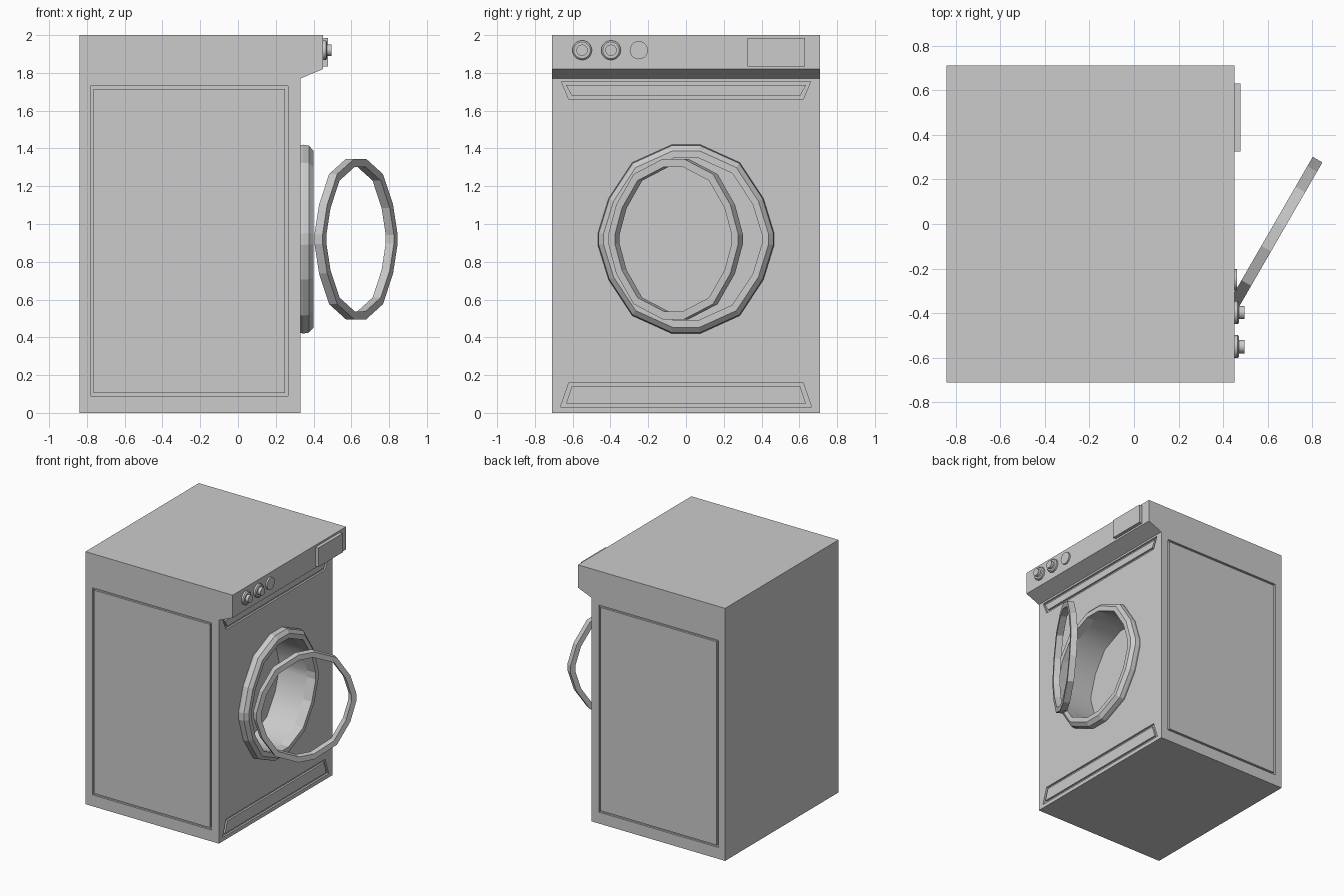
import bpy, math
from mathutils import Matrix, Vector

if "Cube" in bpy.data.objects:
    bpy.data.objects.remove(bpy.data.objects["Cube"])

# Quarter of the 16-sided porthole outline (y, z), mirrored round
QUARTER = [(0.467, 0.03), (0.41, 0.215), (0.285, 0.405), (0.075, 0.5)]
HOLE = (QUARTER + [(-y, z) for y, z in reversed(QUARTER)]
        + [(-y, -z) for y, z in QUARTER] + [(y, -z) for y, z in reversed(QUARTER)])
ZC = 0.92


def make(name, verts, faces):
    me = bpy.data.meshes.new(name)
    me.from_pydata(verts, [], faces)
    ob = bpy.data.objects.new(name, me)
    bpy.context.collection.objects.link(ob)
    bpy.ops.object.select_all(action='DESELECT')
    bpy.context.view_layer.objects.active = ob
    ob.select_set(True)
    bpy.ops.object.mode_set(mode='EDIT')
    bpy.ops.mesh.select_all(action='SELECT')
    bpy.ops.mesh.normals_make_consistent(inside=False)
    bpy.ops.object.mode_set(mode='OBJECT')
    return ob


def loft(name, rings, closed=False):
    """Join equal-length point rings; cap the ends, or close into a tube."""
    n, m = len(rings[0]), len(rings)
    faces = [(i * n + j, i * n + (j + 1) % n,
              ((i + 1) % m) * n + (j + 1) % n, ((i + 1) % m) * n + j)
             for i in range(m if closed else m - 1) for j in range(n)]
    if not closed:
        faces += [tuple(range(n)), tuple(range((m - 1) * n, m * n))]
    return make(name, [p for r in rings for p in r], faces)


def porthole(x, s):
    return [(x, y * s, z * s) for y, z in HOLE]


def frame(name, outer, inner, place):
    """Groove cutter between two outlines; place(u, v, d) puts it on a face."""
    return loft(name, [[place(u, v, d) for u, v in o] for o, d in
                       ((outer, -0.02), (outer, 0.015), (inner, 0.015), (inner, -0.02))], True)


def rect(a, b, c, d):
    return [(a, c), (b, c), (b, d), (a, d)]


def trap(w0, z0, w1, z1):
    return [(-w0, z0), (w0, z0), (w1, z1), (-w1, z1)]


# Cabinet with overhanging control panel
prof = [(-0.84, 0), (0.33, 0), (0.33, 1.77), (0.45, 1.82), (0.45, 2), (-0.84, 2)]
body = loft("cabinet", [[(x, y, z) for x, z in prof] for y in (-0.71, 0.71)])

# Drum opening and panel grooves
cutters = [loft("drum_cutter", [porthole(0.08, 0.86), porthole(0.5, 0.86)])]
cutters[0].location.z = ZC
for s in (-1, 1):
    cutters.append(frame("side_groove", rect(-0.78, 0.265, 0.09, 1.73),
                         rect(-0.765, 0.25, 0.105, 1.715),
                         lambda u, v, d, s=s: (u, s * (0.71 - d), v)))
for o, i in ((trap(0.665, 0.03, 0.62, 0.16), trap(0.635, 0.05, 0.605, 0.14)),
             (trap(0.62, 1.66, 0.66, 1.755), trap(0.605, 1.68, 0.635, 1.735))):
    cutters.append(frame("front_groove", o, i, lambda u, v, d: (0.33 - d, u, v)))
for c in cutters:
    c.hide_render = True
    mod = body.modifiers.new("cut", 'BOOLEAN')
    mod.object, mod.operation, mod.solver = c, 'DIFFERENCE', 'EXACT'
bpy.ops.object.select_all(action='DESELECT')
bpy.context.view_layer.objects.active = body
body.select_set(True)
for mod in list(body.modifiers):
    bpy.ops.object.modifier_apply(modifier=mod.name)
bpy.ops.object.shade_smooth_by_angle(angle=math.radians(36))
for c in cutters:
    bpy.data.objects.remove(c)

# Porthole rim
rim = loft("porthole_rim", [porthole(x, s) for x, s in
           ((0.325, 0.99), (0.345, 1.0), (0.375, 0.99), (0.40, 0.935), (0.40, 0.86), (0.325, 0.86))], True)
rim.location.z = ZC

# Open door ring, swung out on its hinge
door = loft("door_ring", [porthole(x, s) for x, s in
            ((-0.025, 0.85), (0.025, 0.85), (0.025, 0.765), (-0.025, 0.765))], True)
door.matrix_world = Matrix.Translation((0.625, -0.055, ZC)) @ Matrix.Rotation(math.radians(-30), 4, 'Z')


# Control knobs and button
def knob(name, y, steps, n=20):
    ob = loft(name, [[(x, y + r * math.cos(2 * math.pi * k / n), 1.92 + r * math.sin(2 * math.pi * k / n))
                      for k in range(n)] for x, r in steps])
    bpy.ops.object.shade_smooth_by_angle(angle=math.radians(30))


for y in (-0.55, -0.397):
    knob("dial", y, ((0.445, 0.052), (0.465, 0.052), (0.472, 0.044), (0.472, 0.03), (0.495, 0.03)))
knob("button", -0.25, ((0.445, 0.048), (0.463, 0.048)))

# Detergent drawer front
loft("detergent_drawer", [[(x, y, z) for y, z in rect(0.325, 0.63, 1.835, 1.985)] for x in (0.445, 0.477)])
